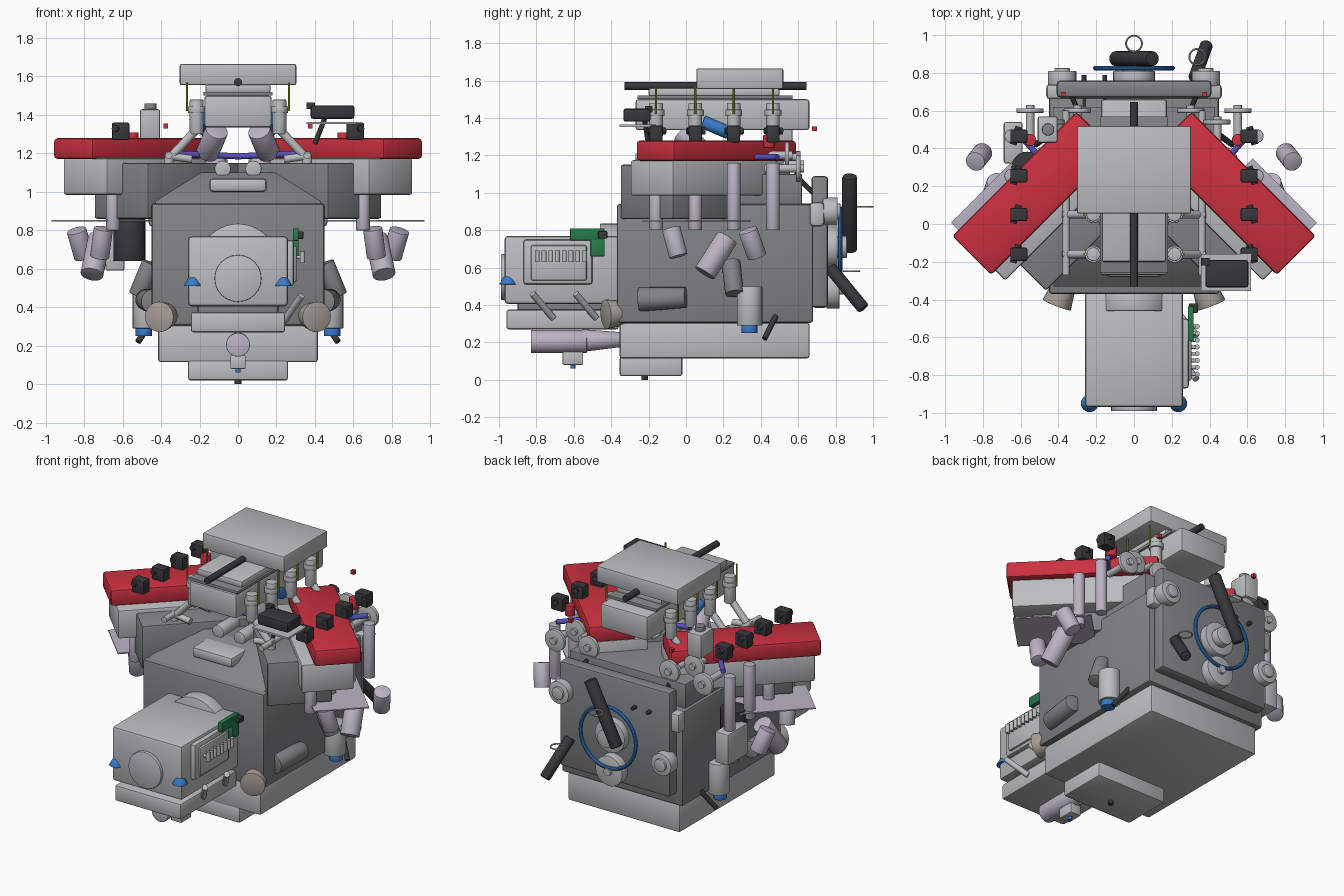
import bpy, bmesh, math
from mathutils import Vector, Matrix

if "Cube" in bpy.data.objects:
    bpy.data.objects.remove(bpy.data.objects["Cube"])

COL = {"red": (.6, .03, .05, 1), "green": (.02, .2, .07, 1), "blue": (.04, .2, .6, 1),
       "violet": (.1, .08, .5, 1), "lilac": (.5, .45, .55, 1), "tan": (.4, .36, .32, 1),
       "dark": (.04, .04, .045, 1), "grey": (.22, .23, .235, 1), "light": (.5, .51, .52, 1),
       "yellow": (.4, .35, .02, 1)}
MATS = {}


def finish(name, bm, color):
    me = bpy.data.meshes.new(name)
    bm.to_mesh(me)
    bm.free()
    if color not in MATS:
        MATS[color] = bpy.data.materials.new(color)
        MATS[color].diffuse_color = COL[color]
    me.materials.append(MATS[color])
    for p in me.polygons:
        p.use_smooth = True
    me.set_sharp_from_angle(angle=math.radians(35))
    ob = bpy.data.objects.new(name, me)
    bpy.context.collection.objects.link(ob)
    return ob


def box(name, x, y, z, color="light", bev=.012, rot=0):
    """Bevelled box from ranges; rot turns it about the z axis through the origin."""
    bm = bmesh.new()
    bmesh.ops.create_cube(bm, size=1)
    for v in bm.verts:
        v.co = Vector([(r[0] + r[1]) / 2 + c * (r[1] - r[0]) for r, c in zip((x, y, z), v.co)])
    if bev:
        bmesh.ops.bevel(bm, geom=bm.edges[:], offset=bev, segments=2, affect='EDGES', profile=.5)
    bm.transform(Matrix.Rotation(rot, 4, 'Z'))
    return finish(name, bm, color)


def rod(name, a, b, r, color="light", r2=None, seg=24, bev=.004):
    """Cylinder or cone from point a to point b."""
    a, b = Vector(a), Vector(b)
    d = b - a
    bm = bmesh.new()
    bmesh.ops.create_cone(bm, cap_ends=True, segments=seg, radius1=r, radius2=r if r2 is None else r2, depth=d.length)
    if r > .025:
        caps = [e for e in bm.edges if abs(e.verts[0].co.z - e.verts[1].co.z) < 1e-5]
        bmesh.ops.bevel(bm, geom=caps, offset=bev, segments=2, affect='EDGES', profile=.5)
    bm.transform(Matrix.Translation((a + b) / 2) @ d.to_track_quat('Z', 'Y').to_matrix().to_4x4())
    return finish(name, bm, color)


def prism(name, pts, x0, x1, color):
    """Profile in (y, z) pushed along x."""
    bm = bmesh.new()
    f = bm.faces.new([bm.verts.new((x0, *p)) for p in pts])
    g = bmesh.ops.extrude_face_region(bm, geom=[f])
    bmesh.ops.translate(bm, vec=(x1 - x0, 0, 0), verts=[v for v in g['geom'] if isinstance(v, bmesh.types.BMVert)])
    bmesh.ops.recalc_face_normals(bm, faces=bm.faces[:])
    bmesh.ops.bevel(bm, geom=bm.edges[:], offset=.006, segments=2, affect='EDGES', profile=.5)
    return finish(name, bm, color)


def ring(name, c, r, t, color, axis='Z'):
    bpy.ops.mesh.primitive_torus_add(major_radius=r, minor_radius=t, major_segments=48, minor_segments=10,
                                     location=c, rotation=(math.pi / 2 if axis == 'Y' else 0, 0, 0))
    ob = bpy.context.object
    tmp = bmesh.new()
    tmp.from_mesh(ob.data)
    tmp.transform(ob.matrix_basis)
    bpy.data.objects.remove(ob)
    return finish(name, tmp, color)


ROWS = (-.16, .05, .255, .465)
S = 1 / math.sqrt(2)

# Block, core and oil pan
box("engine_block", (-.45, .45), (-.37, .68), (.305, .94), "grey", .015)
prism("upper_core", [(-.35, .93), (-.08, 1.1), (.62, 1.1), (.62, .93)], -.43, .43, "grey")
box("oil_pan", (-.415, .415), (-.355, .66), (.115, .305))
box("oil_sump", (-.26, .26), (-.355, -.02), (.02, .125))
rod("drain_plug", (0, -.22, 0), (0, -.22, .03), .018, "dark")
box("breather_plate", (-.15, .15), (-.28, .0), (1.0, 1.07), "light", .02)

# Gearbox
box("gearbox", (-.26, .26), (-.97, -.36), (.405, .77), "light", .02)
box("gearbox_pan", (-.245, .245), (-.96, -.36), (.27, .375))
box("gearbox_web", (-.21, .21), (-.9, -.36), (.36, .42), "grey")
rod("gearbox_front_cover", (0, -.99, .55), (0, -.95, .55), .122)
rod("bell_housing", (0, -.46, .63), (0, -.36, .63), .205, seg=40)
box("valve_panel", (.24, .29), (-.87, -.5), (.51, .75), "light", .015)
box("valve_panel_face", (.28, .305), (-.83, -.53), (.53, .72), "light")
for i in range(8):
    y = -.795 + i * .036
    rod("solenoid", (.335, y, .63), (.335, y, .69), .013, seg=12)
    rod("solenoid_pin", (.29, y, .66), (.335, y, .66), .01, seg=12)
box("control_board", (.285, .315), (-.62, -.435), (.745, .81), "green", .004)
box("control_board_lower", (.285, .315), (-.51, -.435), (.66, .75), "green", .004)
box("board_plug", (.29, .34), (-.47, -.42), (.755, .795), "dark", .006)
for y in (-.77, -.54):
    rod("cooler_stub", (.24, y + .06, .33), (.33, y - .05, .46), .018, seg=14)

# Starter under the gearbox
rod("starter_motor", (0, -.83, .205), (0, -.53, .205), .062, "lilac")
rod("starter_nose", (0, -.55, .21), (0, -.35, .215), .06, "lilac", .04)
rod("starter_cap", (0, -.395, .205), (0, -.35, .205), .028, "blue")
rod("starter_pin", (0, -.605, .09), (0, -.605, .17), .016)
rod("starter_pin_tip", (0, -.605, .06), (0, -.605, .09), .013, "blue")
box("starter_bracket", (-.04, .04), (-.66, -.55), (.08, .15), "light", .006)

# Parts on both sides
for s in (-1, 1):
    a = -math.pi / 4 if s > 0 else math.pi / 4

    def bank(name, u, v, z, color, bev=.012):
        # u runs outward to the front, v outward to the back
        xs = u if s > 0 else (-u[1], -u[0])
        return box(name, xs, v, z, color, bev, a)

    # Cylinder bank, head, valve cover and gasket sheet
    bank("cylinder_bank", (-.1, .58), (.08, .48), (.86, 1.15), "grey")
    bank("cylinder_head", (-.2, .693), (.27, .594), (.985, 1.175), "light")
    bank("valve_cover", (-.205, .726), (.344, .636), (1.17, 1.28), "red", .018)
    bank("exhaust_sheet", (.2, .68), (.35, .69), (.846, .854), "lilac", 0)
    rod("cam_plug", (s * .55, -.2, 1.11), (s * .55, -.16, 1.11), .025)

    for y in ROWS:
        # Coils, exhaust runners, intake runners, injectors
        box("ignition_coil", (s * .61 - .045, s * .61 + .045), (y - .035, y + .035), (1.27, 1.36), "dark", .008)
        rod("coil_plug", (s * .61, y + .05, 1.33), (s * .64, y - .045, 1.33), .018, "dark", seg=12)
        rod("exhaust_runner", (s * .65, y, .8), (s * .65, y, 1.16 if y > .2 else 1.0), .036, "lilac")
        rod("intake_runner", (s * .215, y, 1.3), (s * .215, y, 1.48), .036)
        rod("runner_flange", (s * .215, y, 1.41), (s * .215, y, 1.445), .045)
        rod("runner_elbow", (s * .22, y, 1.32), (s * .36, y, 1.17), .022)
        rod("injector_wire", (s * .265, y, 1.42), (s * .265, y, 1.57), .006, "yellow", seg=8)
        rod("injector", (s * .24, y, 1.17), (s * .38, y, 1.19), .02, seg=14)
    rod("fuel_rail", (s * .36, -.27, 1.19), (s * .36, .6, 1.19), .019)
    rod("fuel_rail_foot", (s * .36, -.16, 1.08), (s * .36, -.16, 1.19), .025)
    rod("inner_port", (s * .11, -.02, 1.32), (s * .16, .1, 1.2), .06, "lilac")
    rod("inner_port_lower", (s * .15, .1, 1.01), (s * .11, .2, 1.16), .055, "lilac")
    rod("valley_boss", (s * .08, -.1, 1.12), (s * .08, .1, 1.12), .042)
    rod("blue_clip", (s * .17, .09, 1.38), (s * .17, .23, 1.32), .035, "blue")
    rod("violet_hose", (s * .48, .33, 1.19), (s * .62, .49, 1.19), .016, "violet")
    rod("violet_hose_inner", (0, .1, 1.185), (s * .34, .05, 1.2), .016, "violet")

    # Exhaust canisters
    rod("exhaust_can_front", (s * .76, .1, .57), (s * .72, .22, .76), .06, "lilac")
    rod("exhaust_can_mid", (s * .8, .38, .66), (s * .84, .33, .8), .052, "lilac")
    rod("exhaust_can_rear", (s * .72, -.04, .66), (s * .7, -.08, .81), .05, "lilac")

    # Lower flank fittings
    rod("engine_mount", (s * .36, -.3, .36), (s * .41, -.43, .35), .06, "tan", .08)
    rod("flank_pod", (s * .44, -.25, .43), (s * .48, 0, .44), .065, "grey", .055)
    rod("oil_filter", (s * .48, .34, .29), (s * .48, .34, .5), .068)
    rod("oil_filter_cap", (s * .49, .34, .25), (s * .49, .34, .295), .043, "blue")
    rod("flank_sensor", (s * .45, .24, .63), (s * .52, .26, .46), .05, "grey")
    rod("dipstick", (s * .44, .48, .34), (s * .52, .42, .22), .016, "dark", seg=12)

    # Gearbox corner domes
    rod("blue_dome", (s * .235, -.95, .51), (s * .235, -.95, .555), .048, "blue", .022)

    # Rear cam discs and small markers
    for x, y, z in ((.55, .6, 1.13), (.3, .6, 1.15), (.44, .54, 1.2)):
        rod("cam_disc", (s * x, y - .012, z), (s * x, y + .012, z), .072, seg=32)
        rod("cam_disc_shaft", (s * x, y - .18, z), (s * x, y + .03, z), .022)
    rod("red_plug", (s * .55, .445, 1.24), (s * .55, .445, 1.31), .032, "red")
    box("red_marker", (s * .375 - .012, s * .375 + .012), (.675, .7), (1.33, 1.355), "red", 0)
    rod("rear_knob", (s * .38, .73, .9 if s > 0 else .62), (s * .38, .81, .9 if s > 0 else .62), .075)
    rod("rear_knob_cap", (s * .38, .8, .9 if s > 0 else .62), (s * .38, .825, .9 if s > 0 else .62), .042)
    rod("rear_lead", (s * .29, .58, 1.1), (s * .33, .68, 1.0), .014, "dark", seg=10)

# Intake plenum
box("plenum_lid", (-.303, .303), (.055, .52), (1.555, 1.665), "light", .01)
box("plenum_body", (-.175, .175), (-.27, .66), (1.335, 1.5), "light", .015)
box("plenum_gasket", (-.18, .18), (-.26, .57), (1.5, 1.52), "grey", .003)
box("plenum_neck", (-.17, .17), (-.2, .5), (1.515, 1.56), "light")
rod("plenum_shaft", (0, -.33, 1.57), (0, .645, 1.57), .021, "dark")

# Electronics unit and reservoir
box("ecu", (.378, .605), (-.335, -.19), (1.38, 1.45), "dark")
box("ecu_plate", (.355, .62), (-.355, -.16), (1.352, 1.364), "light", 0)
box("ecu_plug", (.355, .4), (-.22, -.18), (1.43, 1.465), "dark", .004)
rod("ecu_lead", (.4, -.2, 1.25), (.45, -.22, 1.38), .013, "dark")
box("reservoir", (-.51, -.405), (.43, .57), (1.27, 1.43), "light")
rod("reservoir_cap", (-.455, .5, 1.42), (-.455, .5, 1.46), .032, "grey")
box("side_pump", (-.69, -.59), (.32, .54), (.59, .8), "light")
rod("side_motor", (-.565, .3, .64), (-.565, .3, .86), .083, "dark")

# Rear cover, pulleys and belt
box("rear_cover", (-.41, .41), (.67, .76), (.385, 1.09), "grey", .02)
box("rear_cover_ears", (-.465, .465), (.66, .74), (.82, .95), "light", .02)
rod("water_pulley", (0, .75, .71), (0, .81, .71), .11, seg=36)
rod("crank_pulley", (0, .75, .48), (0, .82, .48), .1, seg=36)
rod("crank_hub", (0, .81, .48), (0, .84, .48), .025)
rod("water_hub", (0, .8, .71), (0, .86, .71), .06)
ring("drive_belt", (0, .825, .71), .205, .012, "blue", 'Y')
rod("hose_main", (.1, .875, 1.09), (-.1, .875, .69), .04, "dark", bev=.012)
rod("hose_side", (.32, .77, .6), (.385, .95, .38), .034, "dark", bev=.01)
ring("hose_clamp", (0, .955, .925), .042, .005, "light")
ring("hose_clamp_side", (.335, .885, .58), .042, .005, "light")
for x in (-.265, -.155):
    rod("rear_pin", (x, .62, .93), (x, .79, .93), .013, "dark")

for m in bpy.data.materials:
    if m.users and not m.is_grease_pencil:
        m.use_nodes = True
        m.node_tree.nodes["Principled BSDF"].inputs["Base Color"].default_value = m.diffuse_color
